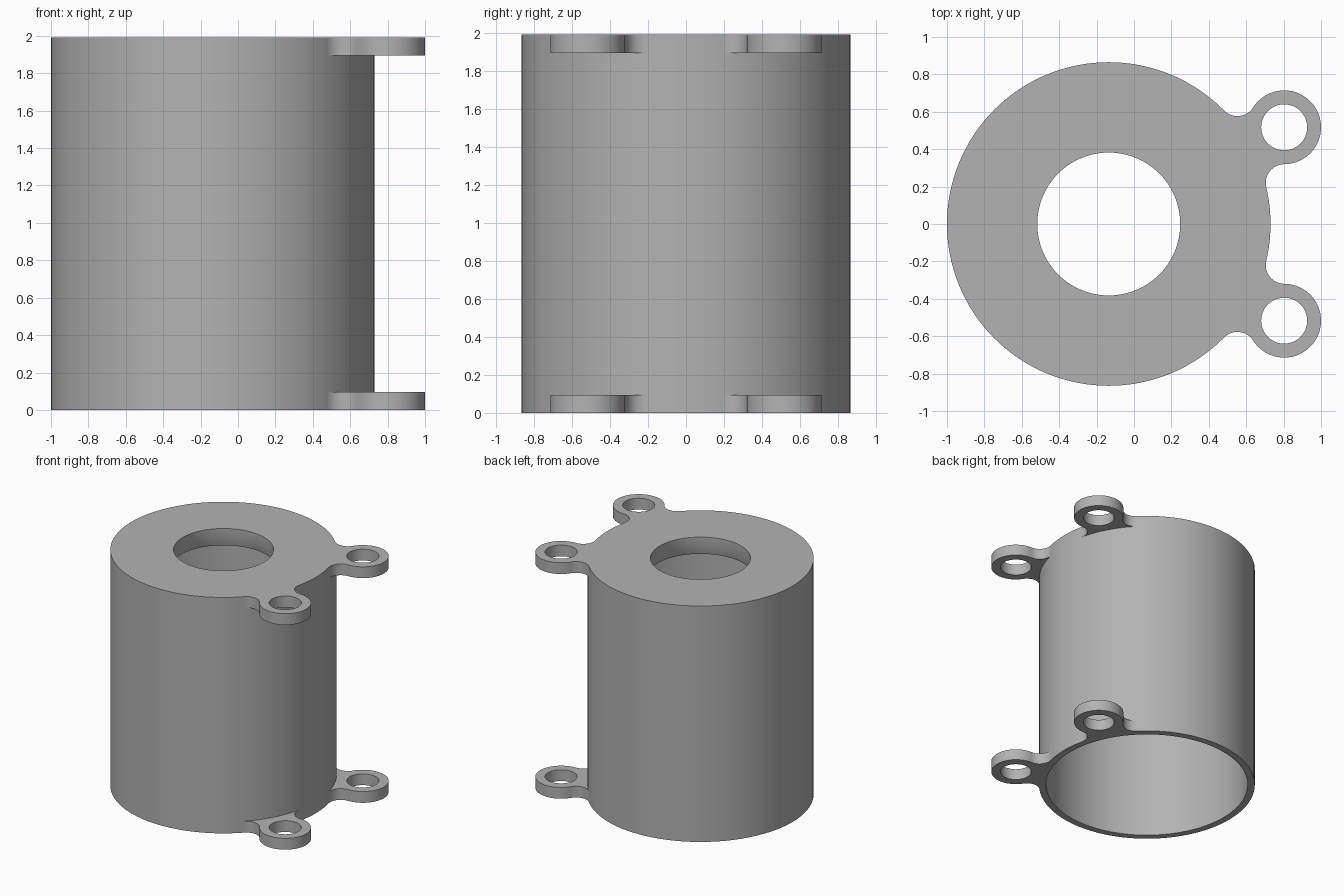
import bpy, bmesh
from math import sin, cos, pi, atan2, hypot, acos, radians

cube = bpy.data.objects.get("Cube")
if cube:
    bpy.data.objects.remove(cube, do_unlink=True)

HEIGHT, BODY_X, BODY_R, BORE_R = 1.99, -0.135, 0.865, 0.808
TAB_X, TAB_Y, TAB_R, EYE_R, TAB_T, FILLET = 0.803, 0.517, 0.197, 0.123, 0.095, 0.1

grey = bpy.data.materials.new("plain grey")
grey.use_nodes = True
grey.diffuse_color = (0.45, 0.45, 0.45, 1)
grey.node_tree.nodes["Principled BSDF"].inputs["Base Color"].default_value = grey.diffuse_color


def finish(name, bm):
    bmesh.ops.remove_doubles(bm, verts=bm.verts, dist=1e-5)
    bmesh.ops.recalc_face_normals(bm, faces=bm.faces)
    mesh = bpy.data.meshes.new(name)
    bm.to_mesh(mesh)
    bm.free()
    mesh.materials.append(grey)
    ob = bpy.data.objects.new(name, mesh)
    bpy.context.collection.objects.link(ob)
    bpy.ops.object.select_all(action='DESELECT')
    ob.select_set(True)
    bpy.context.view_layer.objects.active = ob
    bpy.ops.object.shade_smooth_by_angle(angle=radians(30))
    return ob


def arc(cx, cy, r, start, end, n):
    return [(cx + r * cos(start + (end - start) * i / n),
             cy + r * sin(start + (end - start) * i / n)) for i in range(n + 1)]


# Housing: a cup turned from its wall section, open below, with a bored lid
section = [(BODY_R, 0), (BODY_R, HEIGHT), (0.382, HEIGHT), (0.382, HEIGHT - 0.08),
           (0.4, HEIGHT - 0.15), (BORE_R, HEIGHT - 0.15), (BORE_R, 0)]
bm = bmesh.new()
ring = [bm.verts.new((BODY_X + r, 0, z)) for r, z in section]
edges = [bm.edges.new((ring[i], ring[(i + 1) % len(ring)])) for i in range(len(ring))]
bmesh.ops.spin(bm, geom=ring + edges, cent=(BODY_X, 0, 0), axis=(0, 0, 1),
               angle=2 * pi, steps=128)
finish("housing", bm)


# Fillet centres: tangent to both the housing and the tab eye
dx = TAB_X - BODY_X
dist, base = hypot(dx, TAB_Y), atan2(TAB_Y, dx)
ra, rb = BODY_R + FILLET, TAB_R + FILLET
spread = acos((ra * ra + dist * dist - rb * rb) / (2 * ra * dist))
low, high = base - spread, base + spread


def fillet(a, reverse):
    cx, cy = BODY_X + ra * cos(a), ra * sin(a)
    to_body = a + pi
    to_eye = atan2(TAB_Y - cy, TAB_X - cx)
    turn = (to_eye - to_body + pi) % (2 * pi) - pi
    pts = arc(cx, cy, FILLET, to_body, to_body + turn, 12)
    return (pts[::-1] if reverse else pts), atan2(cy - TAB_Y, cx - TAB_X)


# Tab outline: lower fillet, round eye, upper fillet, then back inside the wall
lower, start = fillet(low, False)
upper, end = fillet(high, True)
if end < start:
    end += 2 * pi
outline = (lower + arc(TAB_X, TAB_Y, TAB_R, start, end, 48)[1:-1] + upper
           + arc(BODY_X, 0, BODY_R - 0.006, high, low, 16))
eye = arc(TAB_X, TAB_Y, EYE_R, 0, 2 * pi, 48)[:-1]


def tab(name, side, z):
    bm = bmesh.new()
    edges = []
    for loop in (outline, eye):
        vs = [bm.verts.new((x, y * side, z)) for x, y in loop]
        edges += [bm.edges.new((vs[i - 1], vs[i])) for i in range(len(vs))]
    bmesh.ops.triangle_fill(bm, edges=edges, use_beauty=True, normal=(0, 0, 1))
    top = bmesh.ops.extrude_face_region(bm, geom=bm.faces[:], use_keep_orig=True)["geom"]
    bmesh.ops.translate(bm, vec=(0, 0, TAB_T),
                        verts=[g for g in top if isinstance(g, bmesh.types.BMVert)])
    finish(name, bm)


for level, z in (("lower", 0), ("upper", HEIGHT - TAB_T)):
    for place, side in (("front", -1), ("back", 1)):
        tab(f"{level}_{place}_tab", side, z)
